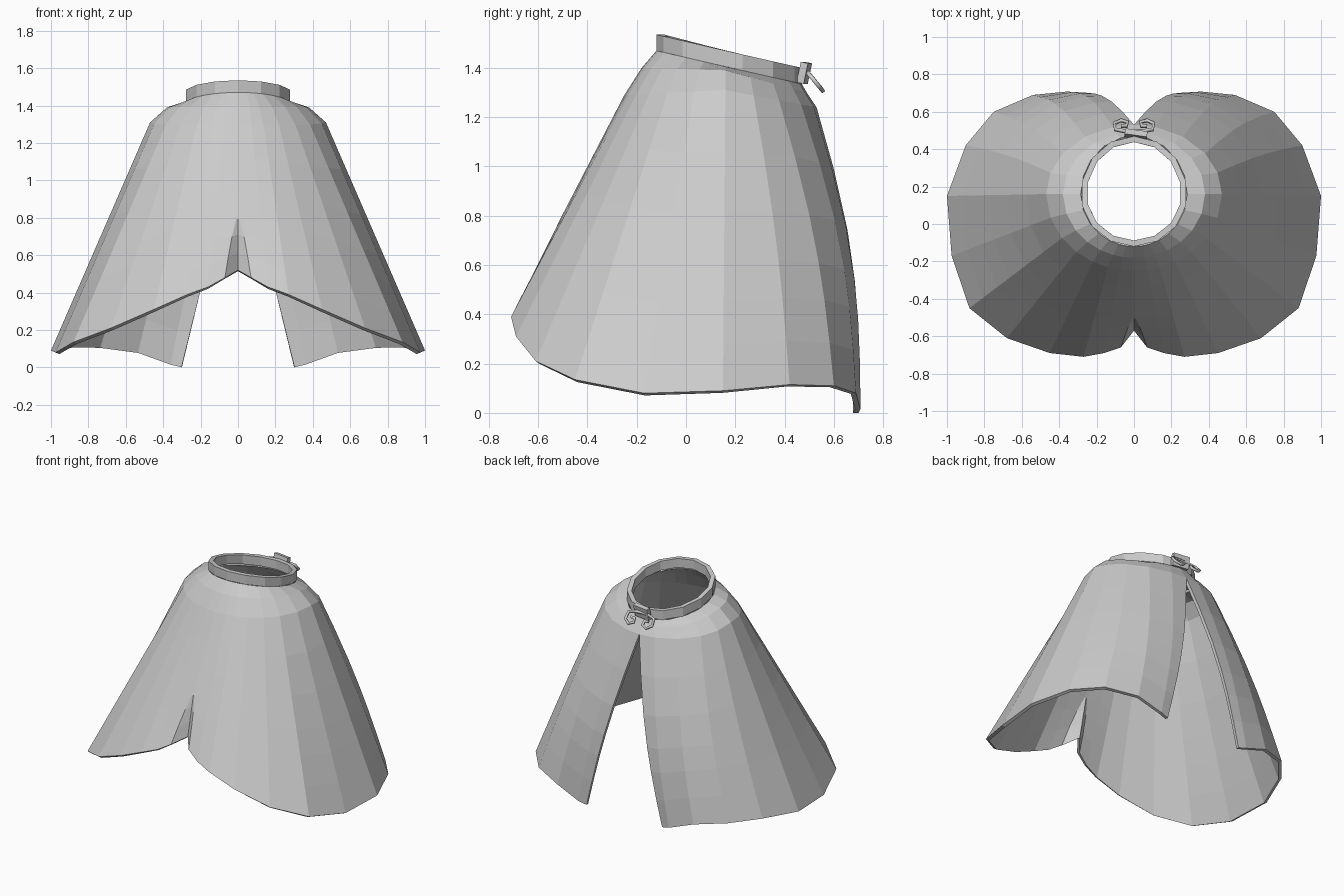
import bpy, bmesh
from math import sin, cos, pi, radians
from mathutils import Vector

cube = bpy.data.objects.get("Cube")
if cube:
    bpy.data.objects.remove(cube)

cloth = bpy.data.materials.new("light_grey_cloth")
cloth.use_nodes = True
GREY = (0.6, 0.6, 0.6, 1)
cloth.diffuse_color = GREY
cloth.node_tree.nodes["Principled BSDF"].inputs["Base Color"].default_value = GREY


def ring_point(degrees, half_width, front, back, side_z, front_z, back_z):
    """Point on an egg-shaped ring; zero degrees is the front centre."""
    a = radians(degrees)
    depth = -cos(a)
    reach, end_z = (back, back_z) if depth > 0 else (front, front_z)
    z = side_z + (end_z - side_z) * abs(depth)
    return Vector((half_width * sin(a), 0.16 + reach * depth, z))


def neck(degrees):
    return ring_point(degrees, 0.285, 0.28, 0.31, 1.405, 1.47, 1.335)


def upper_shoulder(degrees):
    return ring_point(degrees, 0.38, 0.34, 0.33, 1.39, 1.4, 1.3)


def shoulder(degrees):
    return ring_point(degrees, 0.47, 0.41, 0.37, 1.31, 1.29, 1.24)


def make_object(name, bm):
    mesh = bpy.data.meshes.new(name)
    bm.to_mesh(mesh)
    bm.free()
    mesh.materials.append(cloth)
    obj = bpy.data.objects.new(name, mesh)
    bpy.context.scene.collection.objects.link(obj)
    return obj


def add_thickness(obj, amount):
    solid = obj.modifiers.new("thickness", "SOLIDIFY")
    solid.thickness = amount
    solid.offset = -1


def skin(bm, columns):
    """Join neighbouring columns of points with quads."""
    grid = [[bm.verts.new(p) for p in column] for column in columns]
    for a, b in zip(grid, grid[1:]):
        for r in range(len(a) - 1):
            bm.faces.new((a[r], a[r + 1], b[r + 1], b[r]))


# Cape body: angle at the shoulder and hem point for each fold of one half
folds = [(9, (.16, -.69, .43)), (17, (.27, -.71, .39)), (28, (.45, -.69, .31)),
         (41, (.68, -.61, .21)), (55, (.88, -.45, .135)), (72, (.975, -.17, .08)),
         (90, (1, .15, .09)), (108, (.9, .42, .115)), (126, (.75, .6, .11)),
         (146, (.54, .69, .08)), (166, (.36, .708, .015)), (180, (.3, .7, .0))]
STEPS = [0, 0.2, 0.4, 0.57, 0.7, 0.85, 1]
SLIT = 0.57


def fold_column(degrees, hem):
    top, hem = shoulder(degrees), Vector(hem)
    points = [neck(degrees), upper_shoulder(degrees)]
    for t in STEPS:
        p = top.lerp(hem, t)
        p.y += 0.06 * sin(pi * t) * max(0, -cos(radians(degrees)))
        points.append(p)
    return points


def pleat_column(hem):
    """Column that follows the front until the slit, then turns to its own hem."""
    points = fold_column(0, (0, -0.7, 0.42))
    hem = Vector(hem)
    apex = points[2 + STEPS.index(SLIT)].copy()
    for i, t in enumerate(STEPS):
        s = max(0, (t - SLIT) / (1 - SLIT))
        if s > 0:
            points[i + 2] = apex.lerp(hem, s)
        points[i + 2].x = hem.x * (0.12 + 0.88 * s ** 0.8)
    points[0].x = points[1].x = hem.x * 0.1
    return points


bm = bmesh.new()
columns = [pleat_column((0, -0.57, 0.52)), pleat_column((0.07, -0.66, 0.48))]
columns += [fold_column(*f) for f in folds]
skin(bm, columns)
cape = make_object("cape_body", bm)
mirror = cape.modifiers.new("other_half", "MIRROR")
mirror.merge_threshold = 0.002
add_thickness(cape, 0.022)

# Collar band, standing on the neck edge
bm = bmesh.new()
band = []
for i in range(15):
    base = neck(i * 360 / 14)
    band.append([base + Vector((0, 0, 0.065)), base])
skin(bm, band)
bmesh.ops.remove_doubles(bm, verts=bm.verts, dist=0.001)
collar = make_object("collar", bm)
add_thickness(collar, 0.032)

# Collar end overlapping at the closure
bm = bmesh.new()
bmesh.ops.create_cube(bm, size=1)
bmesh.ops.scale(bm, vec=(0.12, 0.03, 0.085), verts=bm.verts)
tab = make_object("collar_tab", bm)
tab.location = (0.01, 0.48, 1.38)
tab.rotation_euler = (radians(-12), 0, radians(-8))


# Clasp: two bent wire hooks lying on a slope below the tab
def clasp_hook(name, side):
    path = [(0, 0), (.05, .002), (.1, .015), (.105, .06), (.07, .085),
            (.035, .07), (.04, .042), (.07, .042)]
    curve = bpy.data.curves.new(name, "CURVE")
    curve.dimensions = "3D"
    curve.bevel_depth = 0.011
    curve.bevel_resolution = 0
    curve.use_fill_caps = True
    spline = curve.splines.new("POLY")
    spline.points.add(len(path) - 1)
    for point, (u, v) in zip(spline.points, path):
        point.co = (side * u, 0.495 + 0.7 * v, 1.38 - 0.85 * v, 1)
    curve.materials.append(cloth)
    obj = bpy.data.objects.new(name, curve)
    bpy.context.scene.collection.objects.link(obj)
    bpy.ops.object.select_all(action="DESELECT")
    obj.select_set(True)
    bpy.context.view_layer.objects.active = obj
    bpy.ops.object.convert(target="MESH")


clasp_hook("left_clasp_hook", 1)
clasp_hook("right_clasp_hook", -1)
